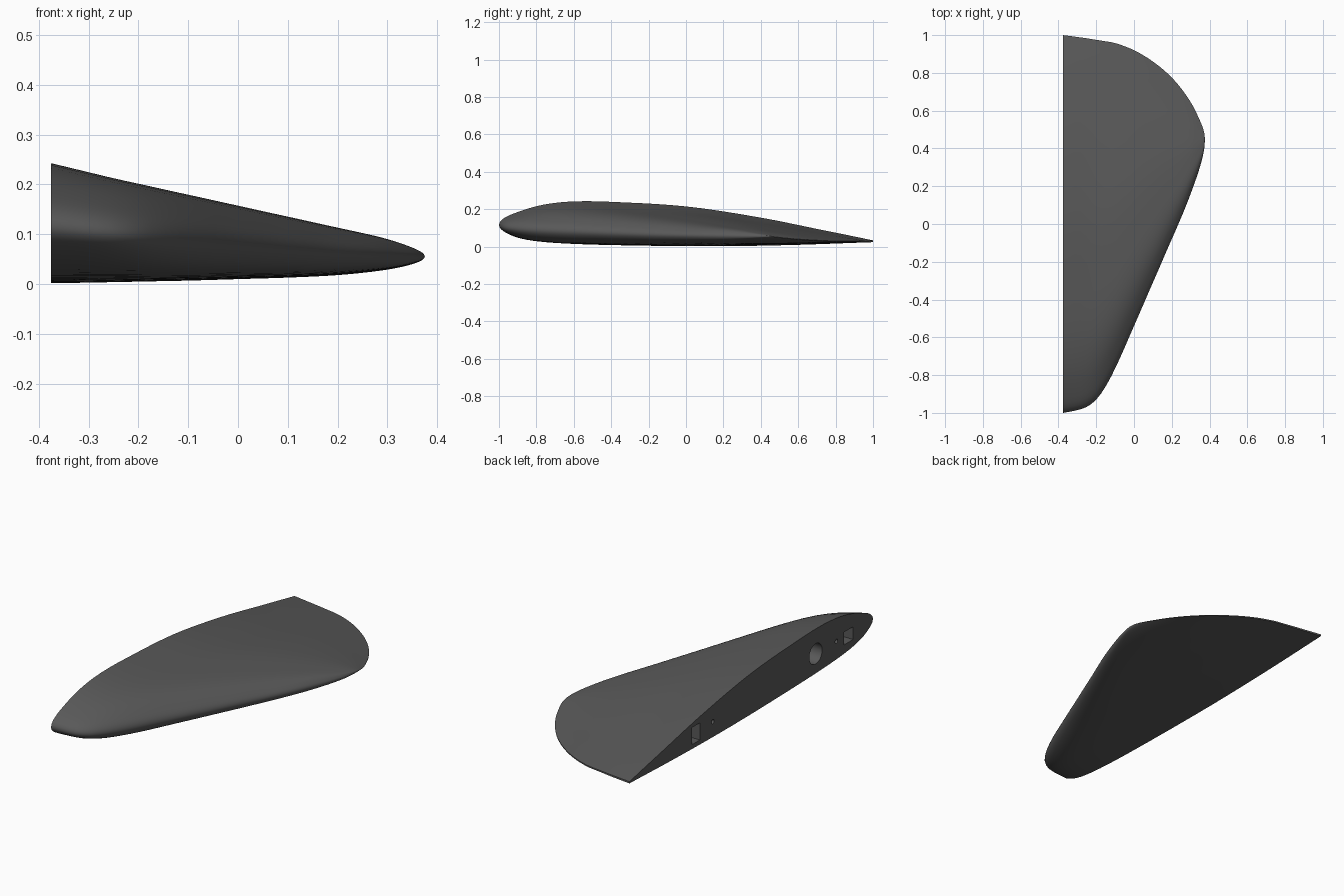
import bpy, bmesh, math
from mathutils import Matrix, Vector

if "Cube" in bpy.data.objects:
    bpy.data.objects.remove(bpy.data.objects["Cube"])

ROOT_X, TIP_X = -0.375, 0.375

# Planform and height limits: x, leading y, trailing y, bottom z, top z
STATIONS = [
    (-0.375, -1.00, 1.00, 0.002, 0.242), (-0.30, -0.985, 0.99, 0.003, 0.224),
    (-0.25, -0.968, 0.983, 0.004, 0.212), (-0.20, -0.93, 0.975, 0.005, 0.201),
    (-0.15, -0.86, 0.967, 0.006, 0.190), (-0.10, -0.765, 0.958, 0.007, 0.179),
    (0.0, -0.54, 0.92, 0.010, 0.157), (0.1, -0.31, 0.86, 0.013, 0.135),
    (0.2, -0.08, 0.775, 0.018, 0.113), (0.3, 0.16, 0.645, 0.029, 0.090),
    (0.35, 0.305, 0.545, 0.040, 0.073), (0.375, 0.45, 0.45, 0.055, 0.055),
]
# Airfoil: chord fraction, height fraction
UPPER = [(0, .47), (.0125, .62), (.05, .76), (.1, .89), (.15, .965), (.21, 1),
         (.3, .988), (.5, .885), (.7, .635), (.9, .30), (1, .13)]
LOWER = [(0, .47), (.0125, .33), (.05, .19), (.1, .11), (.2, .05), (.4, .01),
         (.6, 0), (.8, .03), (1, .09)]


def spline(points, x):
    """Cubic Hermite interpolation through sorted points."""
    n = len(points)
    def slope(i):
        a, b = points[max(i - 1, 0)], points[min(i + 1, n - 1)]
        return (b[1] - a[1]) / (b[0] - a[0])
    i = 0
    while i < n - 2 and x > points[i + 1][0]:
        i += 1
    (x0, y0), (x1, y1) = points[i], points[i + 1]
    h = x1 - x0
    t = (x - x0) / h
    return ((2*t**3 - 3*t*t + 1) * y0 + (t**3 - 2*t*t + t) * h * slope(i)
            + (3*t*t - 2*t**3) * y1 + (t**3 - t*t) * h * slope(i + 1))


# Square-root keys keep the nose and the tip round
def span_key(x):
    return math.sqrt(max(0, TIP_X - x) / (TIP_X - ROOT_X))

columns = [sorted((span_key(s[0]), s[c]) for s in STATIONS) for c in range(1, 5)]
upper_keys = [(math.sqrt(t), f) for t, f in UPPER]
lower_keys = [(math.sqrt(t), f) for t, f in LOWER]

N = 40
steps = [(1 - math.cos(math.pi * k / N)) / 2 for k in range(N + 1)]
section = [(t, spline(upper_keys, math.sqrt(t))) for t in reversed(steps)]
section += [(t, spline(lower_keys, math.sqrt(t))) for t in steps[1:]]

# Wing body lofted from root to tip
bm = bmesh.new()
rings = []
SPAN = 48
for k in range(SPAN + 1):
    u = 1 - k / SPAN
    x = TIP_X - (TIP_X - ROOT_X) * u * u
    le, te, bot, top = (spline(c, u) for c in columns)
    rings.append([bm.verts.new((x, le + (te - le) * t, bot + (top - bot) * f))
                  for t, f in section])
M = len(section)
for a, b in zip(rings, rings[1:]):
    for j in range(M):
        bm.faces.new((a[j], a[(j + 1) % M], b[(j + 1) % M], b[j]))
bm.faces.new(rings[0])
bmesh.ops.remove_doubles(bm, verts=bm.verts, dist=1e-5)
bmesh.ops.recalc_face_normals(bm, faces=bm.faces)


def to_object(name, mesh_data):
    mesh = bpy.data.meshes.new(name)
    mesh_data.to_mesh(mesh)
    mesh_data.free()
    ob = bpy.data.objects.new(name, mesh)
    bpy.context.collection.objects.link(ob)
    return ob

wing = to_object("wing", bm)
grey = bpy.data.materials.new("dark grey")
grey.diffuse_color = (0.1, 0.1, 0.1, 1)
grey.use_nodes = True
grey.node_tree.nodes["Principled BSDF"].inputs["Base Color"].default_value = grey.diffuse_color
wing.data.materials.append(grey)

# Cutter for the root face: spar hole, pin holes and slots
cut = bmesh.new()
for y, z, r, depth in [(-0.53, 0.113, 0.053, 0.20), (-0.70, 0.113, 0.011, 0.06),
                       (0.315, 0.083, 0.011, 0.06)]:
    bmesh.ops.create_cone(cut, cap_ends=True, segments=32, radius1=r, radius2=r,
                          depth=2 * depth,
                          matrix=Matrix.Translation((ROOT_X, y, z))
                          @ Matrix.Rotation(math.pi / 2, 4, 'Y'))
for y, z, w, h in [(-0.80, 0.103, 0.075, 0.066), (0.455, 0.073, 0.066, 0.088)]:
    bmesh.ops.create_cube(cut, size=1, matrix=Matrix.Translation((ROOT_X, y, z))
                          @ Matrix.Diagonal(Vector((0.14, w, h, 1))))
cutter = to_object("root_cutter", cut)
cutter.data.materials.append(grey)
cutter.hide_render = True

mod = wing.modifiers.new("root_holes", 'BOOLEAN')
mod.operation = 'DIFFERENCE'
mod.solver = 'EXACT'
mod.object = cutter
bpy.context.view_layer.objects.active = wing
wing.select_set(True)
bpy.ops.object.modifier_apply(modifier=mod.name)
bpy.data.objects.remove(cutter)
bpy.ops.object.shade_smooth_by_angle(angle=math.radians(35))
